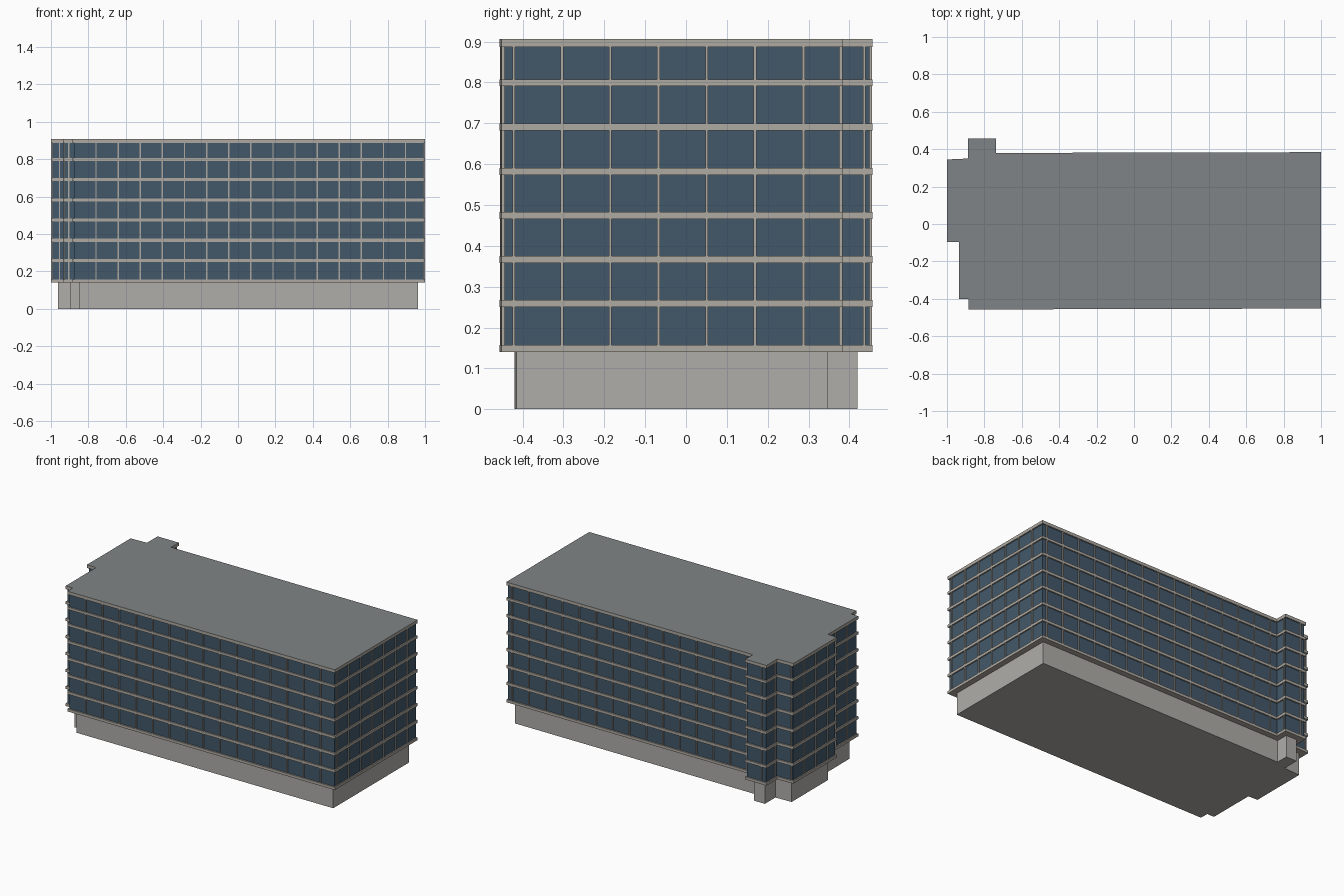
import bpy, bmesh
from mathutils import Vector

if "Cube" in bpy.data.objects:
    bpy.data.objects.remove(bpy.data.objects["Cube"])

# Counter-clockwise outline of the floor slabs
OUTLINE = [Vector(p) for p in (
    (-0.885, -0.457), (1.0, -0.452), (1.0, 0.384), (-0.738, 0.380),
    (-0.738, 0.457), (-0.888, 0.457), (-0.888, 0.350), (-1.0, 0.345),
    (-1.0, -0.095), (-0.935, -0.097), (-0.935, -0.402), (-0.885, -0.402))]
GLASS_INSET, BASE_INSET = 0.008, 0.037
SLAB_LEVELS = [(0.140, 0.157), (0.250, 0.267), (0.358, 0.375), (0.466, 0.483),
               (0.574, 0.591), (0.683, 0.700), (0.791, 0.807), (0.887, 0.907)]
MULLION_STEP, MULLION_WIDTH = 0.1182, 0.007


def material(name, rgb):
    mat = bpy.data.materials.new(name)
    mat.diffuse_color = (*rgb, 1.0)
    mat.use_nodes = True
    mat.node_tree.nodes["Principled BSDF"].inputs["Base Color"].default_value = mat.diffuse_color
    return mat


CONCRETE = material("warm grey concrete", (0.434, 0.423, 0.402))
TRIM = material("beige grey trim", (0.43, 0.40, 0.36))
GLASS = material("blue glass", (0.055, 0.098, 0.144))
ROOF = material("roof grey", (0.216, 0.231, 0.238))


def inset(points, d):
    """Move every edge of the outline inward by d, with mitred corners."""
    result = []
    for i, p in enumerate(points):
        a = (p - points[i - 1]).normalized()
        b = (points[(i + 1) % len(points)] - p).normalized()
        na, nb = Vector((-a.y, a.x)), Vector((-b.y, b.x))
        result.append(p + (na + nb) * (d / (1 + na.dot(nb))))
    return result


def add_prism(bm, points, z0, z1):
    """Closed vertical prism; returns its top face."""
    low = [bm.verts.new((p.x, p.y, z0)) for p in points]
    high = [bm.verts.new((p.x, p.y, z1)) for p in points]
    bm.faces.new(low[::-1])
    n = len(points)
    for i in range(n):
        j = (i + 1) % n
        bm.faces.new((low[i], low[j], high[j], high[i]))
    return bm.faces.new(high)


def finish(bm, name, *mats):
    mesh = bpy.data.meshes.new(name)
    bm.to_mesh(mesh)
    bm.free()
    for mat in mats:
        mesh.materials.append(mat)
    bpy.context.collection.objects.link(bpy.data.objects.new(name, mesh))


# Recessed ground floor
bm = bmesh.new()
add_prism(bm, inset(OUTLINE, BASE_INSET), 0.0, 0.142)
finish(bm, "ground_floor", CONCRETE)

# Continuous glass skin
wall = inset(OUTLINE, GLASS_INSET)
bm = bmesh.new()
add_prism(bm, wall, 0.150, 0.895)
finish(bm, "glass_walls", GLASS)

# Floor bands, the top one carrying the roof surface
for k, (z0, z1) in enumerate(SLAB_LEVELS):
    bm = bmesh.new()
    top = add_prism(bm, OUTLINE, z0, z1)
    is_roof = k == len(SLAB_LEVELS) - 1
    if is_roof:
        top.material_index = 1
    finish(bm, "roof_slab" if is_roof else f"floor_band_{k + 1}", TRIM, ROOF)

# Vertical mullions at even steps measured around the glass perimeter
bm = bmesh.new()
left_over = MULLION_STEP
for i, p in enumerate(wall):
    edge = wall[(i + 1) % len(wall)] - p
    along = edge.normalized()
    out = Vector((along.y, -along.x))
    s = left_over
    while s < edge.length:
        c = p + along * s
        w, front, back = along * (MULLION_WIDTH / 2), out * 0.007, out * -0.004
        add_prism(bm, [c - w + front, c + w + front, c + w + back, c - w + back],
                  0.150, 0.895)
        s += MULLION_STEP
    left_over = s - edge.length
finish(bm, "mullions", TRIM)
